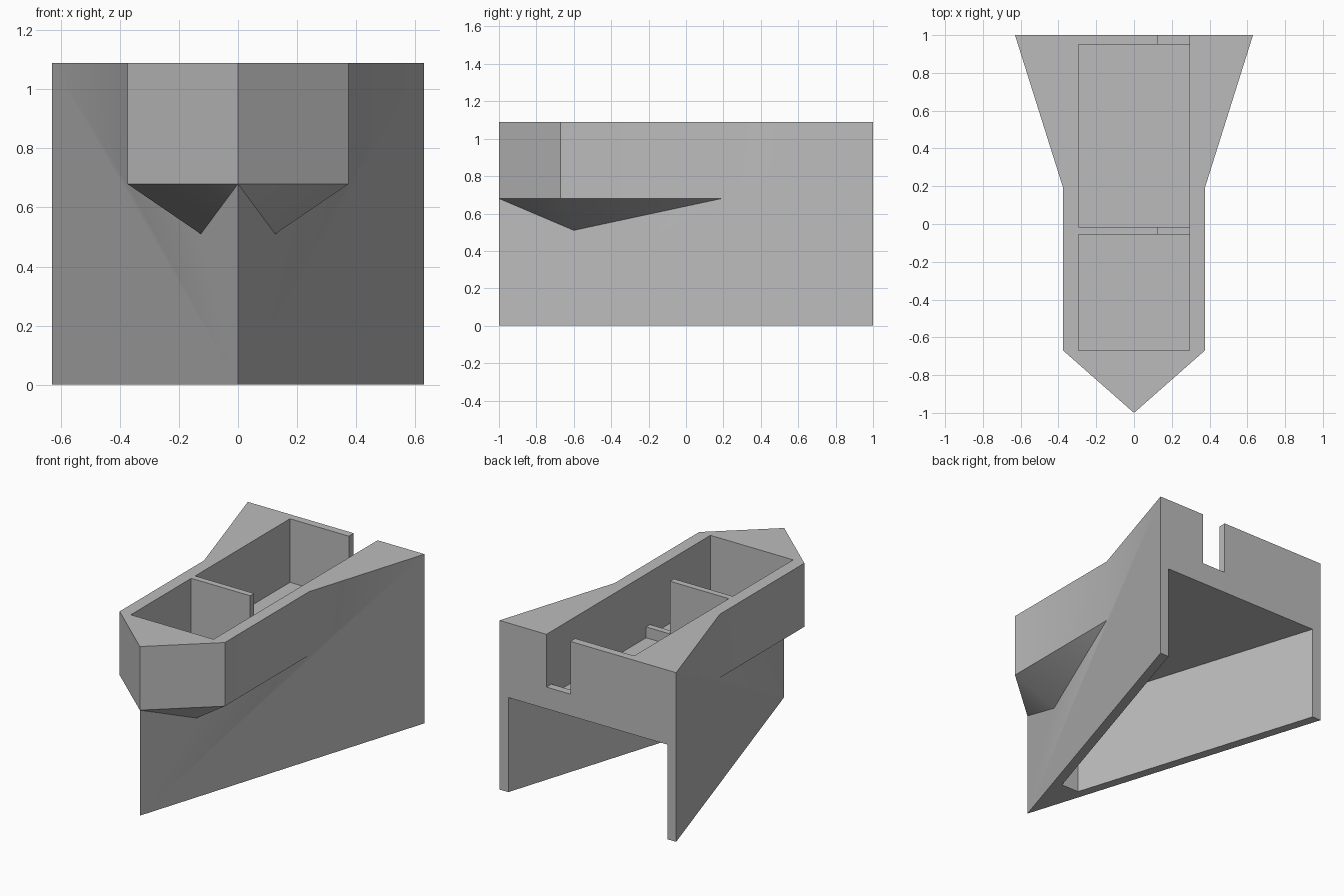
import bpy, bmesh, math

cube = bpy.data.objects.get("Cube")
if cube:
    bpy.data.objects.remove(cube, do_unlink=True)

TOP, DECK, CEILING, SILL = 1.09, 0.68, 0.61, 0.75
SLOPE = 0.315            # half width gained per unit of length
HALF_BACK = 2 * SLOPE
BULGE = 0.375            # half width of the upper hull
WALL = 0.063

grey = bpy.data.materials.new("plain grey")
grey.use_nodes = True
colour = (0.5, 0.5, 0.5, 1)
grey.diffuse_color = colour
grey.node_tree.nodes["Principled BSDF"].inputs["Base Color"].default_value = colour


def make_object(name, bm):
    bmesh.ops.remove_doubles(bm, verts=bm.verts, dist=1e-5)
    bmesh.ops.recalc_face_normals(bm, faces=bm.faces)
    mesh = bpy.data.meshes.new(name)
    bm.to_mesh(mesh)
    bm.free()
    mesh.materials.append(grey)
    obj = bpy.data.objects.new(name, mesh)
    bpy.context.collection.objects.link(obj)
    return obj


def prism(name, outline, z0, z1):
    bm = bmesh.new()
    base = bm.faces.new([bm.verts.new((x, y, z0)) for x, y in outline])
    ext = bmesh.ops.extrude_face_region(bm, geom=[base])
    moved = [v for v in ext["geom"] if isinstance(v, bmesh.types.BMVert)]
    bmesh.ops.translate(bm, vec=(0, 0, z1 - z0), verts=moved)
    return make_object(name, bm)


def block(name, x0, x1, y0, y1, z0):
    return prism(name, [(x0, y0), (x1, y0), (x1, y1), (x0, y1)], z0, TOP + 0.2)


# Hull: wedge-shaped base with an overhanging upper deck, built side by side
nose, shoulder, waist = (0, -1), (BULGE, -0.67), (BULGE, BULGE / SLOPE - 1)
stern = (HALF_BACK, 1)
keel_point = (0.4 * SLOPE, -0.6, 0.51)
bm = bmesh.new()


def face(points, side=1):
    bm.faces.new([bm.verts.new((x * side, y, z)) for x, y, z in points])


def at(point, z):
    return (*point, z)


for side in (1, -1):
    # flat wedge wall
    face([at(nose, 0), at(stern, 0), at(stern, TOP), at(waist, TOP),
          at(waist, DECK), keel_point, at(nose, DECK)], side)
    # overhang sides and sloping undersides
    for a, b in ((nose, shoulder), (shoulder, waist)):
        face([at(a, DECK), at(b, DECK), at(b, TOP), at(a, TOP)], side)
        face([at(a, DECK), at(b, DECK), keel_point], side)


def mirrored(points):
    return points + [(-x, y) for x, y in reversed(points) if x]


face([at(p, 0) for p in mirrored([nose, stern])])
face([at(p, TOP) for p in mirrored([nose, shoulder, waist, stern])])
face([(HALF_BACK, 1, 0), (-HALF_BACK, 1, 0), (-HALF_BACK, 1, TOP), (HALF_BACK, 1, TOP)])
hull = make_object("hull", bm)

# Cutters: two deck pockets, two doorways and the hollow underside
IN, DOOR = 0.295, 0.125
end = 1.1
cutters = [
    block("front_pocket", -IN, IN, -0.67, -0.055, DECK),
    block("rear_pocket", -IN, IN, -0.015, 0.95, DECK),
    block("partition_doorway", DOOR, IN, -0.1, 0.03, SILL),
    block("stern_doorway", DOOR, IN, 0.9, end, SILL),
    prism("under_hollow", mirrored([(0.4 * SLOPE - WALL, -0.6),
          ((1 + end) * SLOPE - WALL, end)]), -0.2, CEILING),
]
for cutter in cutters:
    cutter.hide_render = True
    mod = hull.modifiers.new(cutter.name, "BOOLEAN")
    mod.operation, mod.solver, mod.object = "DIFFERENCE", "EXACT", cutter

# Bake the cuts and drop the cutters
graph = bpy.context.evaluated_depsgraph_get()
baked = bpy.data.meshes.new_from_object(hull.evaluated_get(graph))
hull.modifiers.clear()
hull.data = baked
for cutter in cutters:
    bpy.data.objects.remove(cutter, do_unlink=True)

# Soften only the shallow bend where the deck meets the flared stern
bpy.ops.object.select_all(action="DESELECT")
hull.select_set(True)
bpy.context.view_layer.objects.active = hull
bpy.ops.object.shade_smooth_by_angle(angle=math.radians(30))
